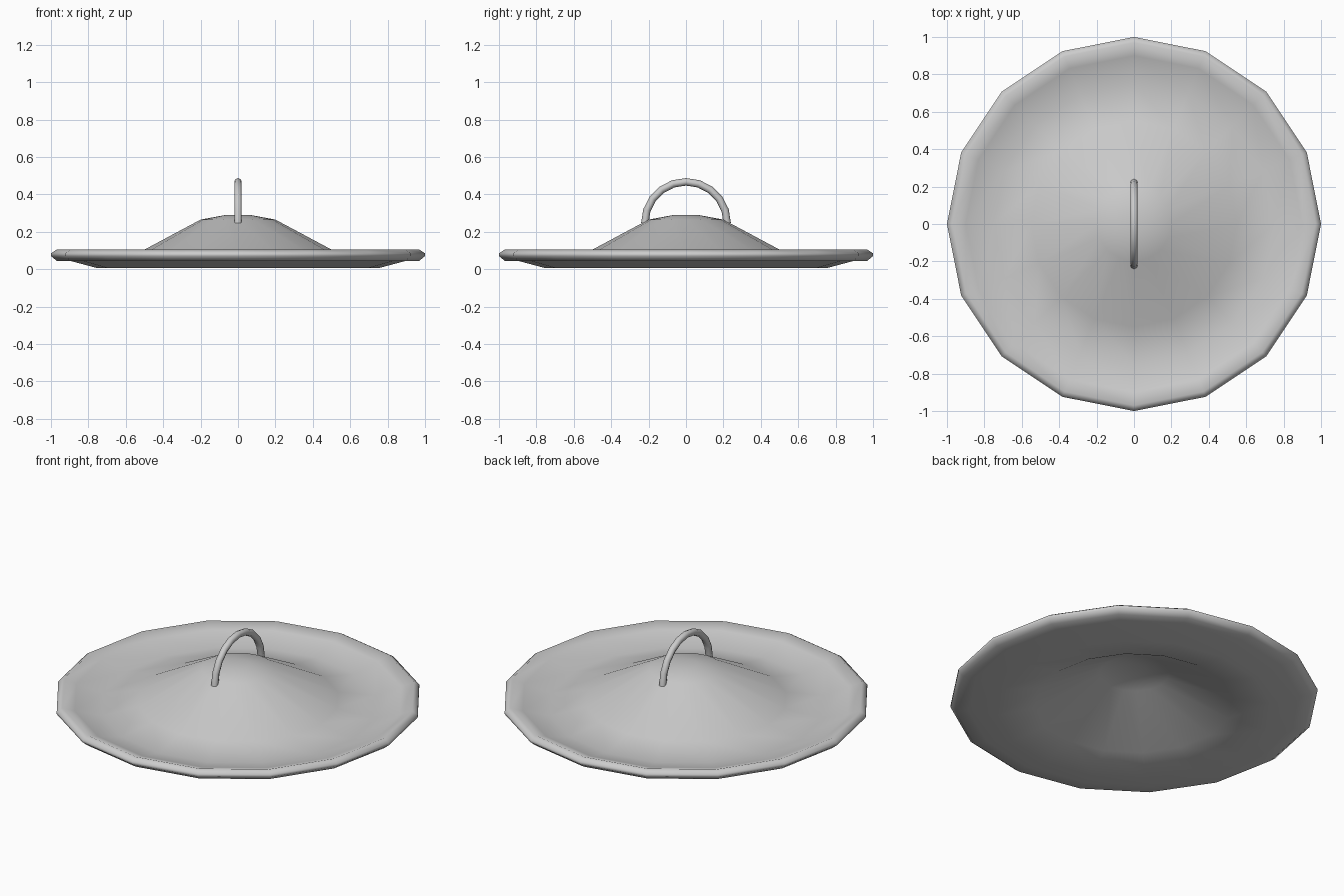
import bpy, bmesh, math

if "Cube" in bpy.data.objects:
    bpy.data.objects.remove(bpy.data.objects["Cube"])


def finish(bm, name):
    bmesh.ops.recalc_face_normals(bm, faces=bm.faces)
    mesh = bpy.data.meshes.new(name)
    bm.to_mesh(mesh)
    bm.free()
    obj = bpy.data.objects.new(name, mesh)
    bpy.context.collection.objects.link(obj)
    for o in bpy.context.selected_objects:
        o.select_set(False)
    obj.select_set(True)
    bpy.context.view_layer.objects.active = obj
    bpy.ops.object.shade_smooth_by_angle(angle=math.radians(60))
    return obj


def lathe(name, profile, sides):
    bm = bmesh.new()
    verts = [bm.verts.new((r, 0, z)) for r, z in profile]
    edges = [bm.edges.new(p) for p in zip(verts, verts[1:])]
    bmesh.ops.spin(bm, geom=verts + edges, cent=(0, 0, 0), axis=(0, 0, 1),
                   angle=2 * math.pi, steps=sides)
    bmesh.ops.remove_doubles(bm, verts=bm.verts, dist=1e-4)
    return finish(bm, name)


# Lid: domed sixteen-sided shell with a dished brim and rounded rim
lathe("lid", [
    (0, 0.29), (0.065, 0.29), (0.20, 0.265), (0.55, 0.078), (0.75, 0.04),
    (0.90, 0.08), (0.97, 0.104), (1.0, 0.085), (1.0, 0.07), (0.97, 0.045),
    (0.90, 0.045), (0.75, 0.005), (0.54, 0.045), (0.19, 0.232), (0.065, 0.255), (0, 0.255),
], 16)

# Handle: half-ring of round bar
bm = bmesh.new()
ring, tube, steps = 0.22, 0.02, 10
loops = []
for i in range(steps + 1):
    a = math.pi * i / steps
    loops.append([bm.verts.new((
        tube * math.sin(b),
        (ring + tube * math.cos(b)) * math.cos(a),
        0.247 + (ring + tube * math.cos(b)) * math.sin(a)))
        for b in (2 * math.pi * k / 8 for k in range(8))])
for p, q in zip(loops, loops[1:]):
    for k in range(8):
        n = (k + 1) % 8
        bm.faces.new((p[k], p[n], q[n], q[k]))
bm.faces.new(loops[0])
bm.faces.new(loops[-1])
finish(bm, "handle")
